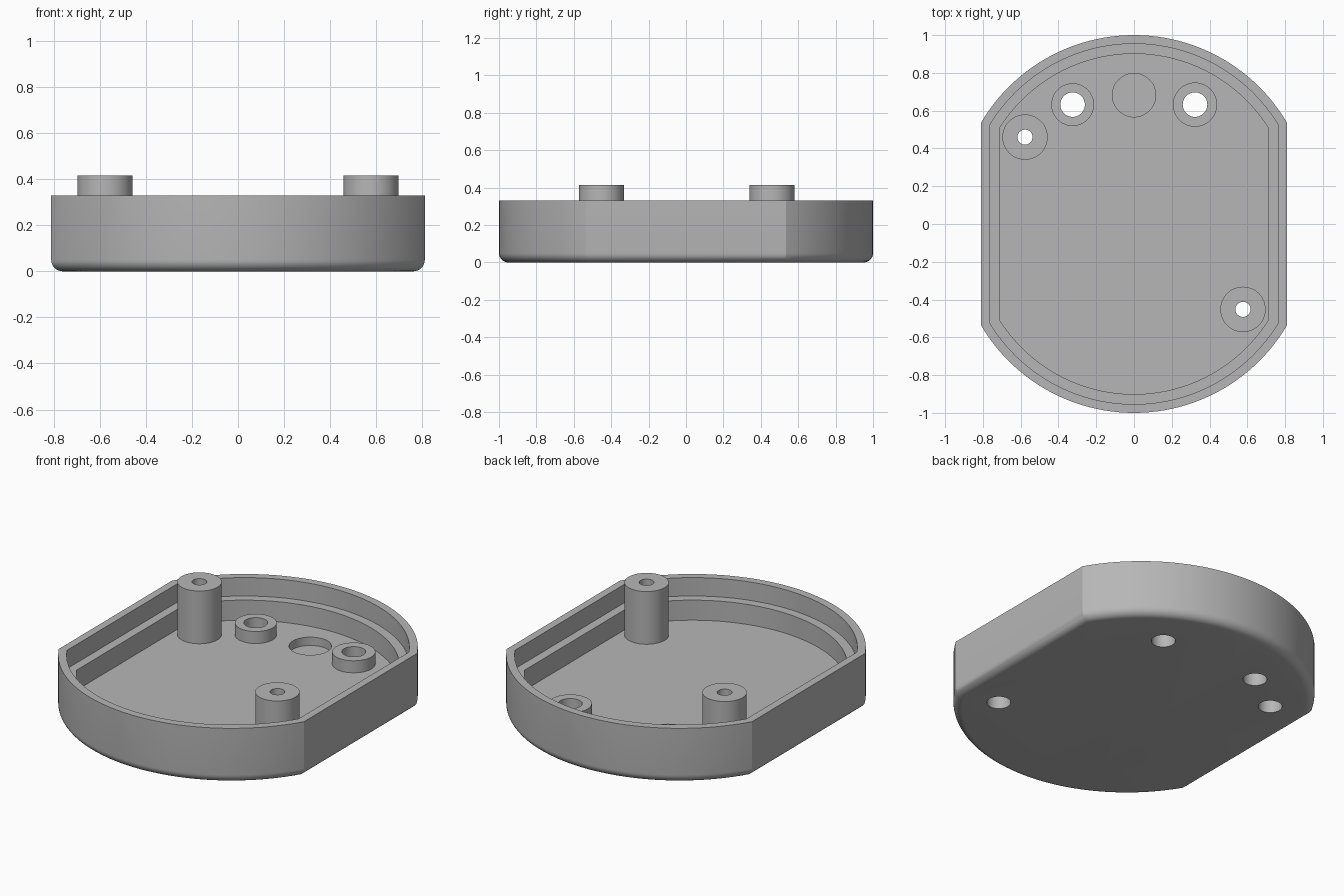
import bpy
import bmesh
from math import sin, cos, pi, asin, radians

cube = bpy.data.objects.get("Cube")
if cube:
    bpy.data.objects.remove(cube, do_unlink=True)

grey = bpy.data.materials.new("plain_grey")
grey.use_nodes = True
colour = (0.47, 0.47, 0.47, 1)
grey.diffuse_color = colour
grey.node_tree.nodes["Principled BSDF"].inputs["Base Color"].default_value = colour

HALF_WIDTH, ARC_RADIUS, ARC_CENTRE = 0.811, 0.939, 0.061
RIM, LEDGE, FLOOR, FILLET = 0.33, 0.22, 0.10, 0.05


def outline(inset, z, steps=48):
    """Two arcs joined by straight sides, moved inward by inset."""
    w, r = HALF_WIDTH - inset, ARC_RADIUS - inset
    half = asin(w / r)
    pts = []
    for side in (1, -1):
        for i in range(steps + 1):
            a = half - 2 * half * i / steps
            pts.append((side * r * sin(a), side * (ARC_CENTRE + r * cos(a)), z))
    return pts


def circle(x, y, r, z, steps=48):
    return [(x + r * cos(2 * pi * i / steps), y + r * sin(2 * pi * i / steps), z)
            for i in range(steps)]


def loft(name, loops, caps):
    """Skin matching loops in order, optionally closing both ends."""
    bm = bmesh.new()
    rings = [[bm.verts.new(p) for p in loop] for loop in loops]
    for a, b in zip(rings, rings[1:]):
        for i in range(len(a)):
            j = (i + 1) % len(a)
            bm.faces.new((a[i], a[j], b[j], b[i]))
    if caps:
        bm.faces.new(rings[0])
        bm.faces.new(rings[-1])
        bmesh.ops.recalc_face_normals(bm, faces=bm.faces)
    mesh = bpy.data.meshes.new(name)
    bm.to_mesh(mesh)
    bm.free()
    mesh.materials.append(grey)
    obj = bpy.data.objects.new(name, mesh)
    bpy.context.collection.objects.link(obj)
    return obj


def smooth(obj):
    bpy.ops.object.select_all(action='DESELECT')
    obj.select_set(True)
    bpy.context.view_layer.objects.active = obj
    bpy.ops.object.shade_smooth_by_angle(angle=radians(25))


# Shell: rounded underside, outer wall, rim, inner ledge and floor
section = []
for i in range(9):
    a = pi / 2 * i / 8
    section.append((FILLET * (1 - sin(a)), FILLET * (1 - cos(a))))
section += [(0, RIM), (0.046, RIM), (0.046, LEDGE), (0.099, LEDGE), (0.099, FLOOR)]
shell = loft("case_shell", [outline(d, z) for d, z in section], True)

# Posts and bosses: x, y, outer radius, top, bore radius
HOLE = 0.065
tubes = {
    "right_screw_post": (-0.577, 0.46, 0.12, 0.415, 0.04),
    "left_screw_post": (0.577, -0.452, 0.12, 0.415, 0.04),
    "right_boss": (-0.325, 0.632, 0.113, 0.172, HOLE),
    "left_boss": (0.323, 0.632, 0.117, 0.172, HOLE),
}
SHOULDER = 0.2
cutters = []
for name, (x, y, r, top, bore) in tubes.items():
    profile = [(r, FLOOR), (r, top), (bore, top)]
    if bore < HOLE:
        profile += [(bore, SHOULDER), (HOLE, SHOULDER)]
    profile.append((HOLE, FLOOR))
    smooth(loft(name, [circle(x, y, pr, z) for pr, z in profile], False))
    cutters.append(loft(name + "_hole_cutter",
                        [circle(x, y, HOLE, z) for z in (-0.1, SHOULDER)], True))

# Shallow round recess in the floor
cutters.append(loft("recess_cutter",
                    [circle(0, 0.682, 0.115, z) for z in (0.05, SHOULDER)], True))

# Cut the floor, bake the result and discard the cutters
for cutter in cutters:
    cutter.hide_render = True
    mod = shell.modifiers.new("cut", 'BOOLEAN')
    mod.operation = 'DIFFERENCE'
    mod.solver = 'EXACT'
    mod.object = cutter
bpy.context.view_layer.update()
graph = bpy.context.evaluated_depsgraph_get()
baked = bpy.data.meshes.new_from_object(shell.evaluated_get(graph))
shell.modifiers.clear()
shell.data = baked
for cutter in cutters:
    bpy.data.objects.remove(cutter, do_unlink=True)
smooth(shell)
